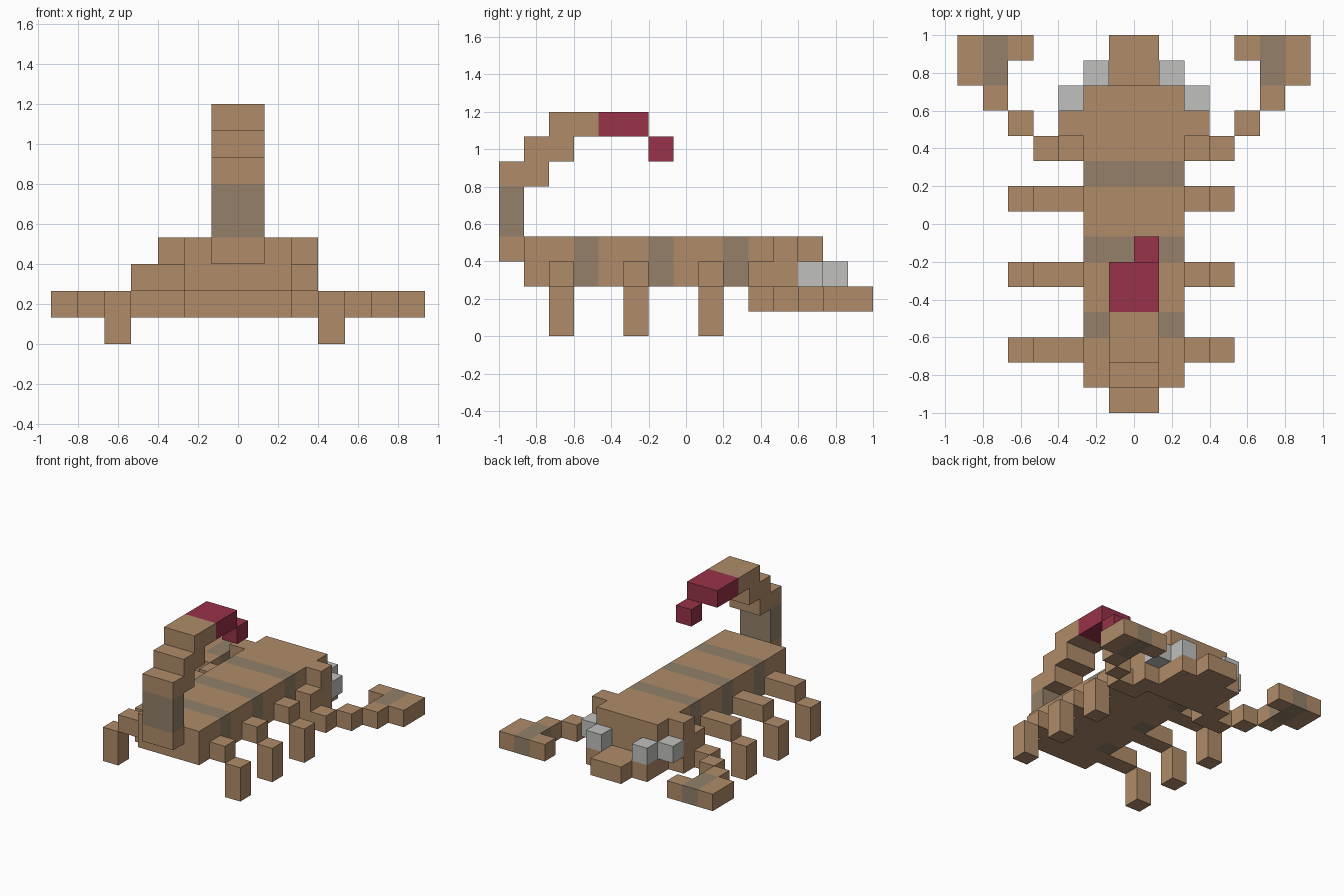
import bpy
import bmesh
from mathutils import Vector

cube = bpy.data.objects.get("Cube")
if cube:
    bpy.data.objects.remove(cube, do_unlink=True)

U = 2 / 15  # one block; the model is 15 blocks long


def srgb(*rgb):
    lin = [c / 255 for c in rgb]
    return tuple(c / 12.92 if c <= 0.04045 else ((c + 0.055) / 1.055) ** 2.4 for c in lin) + (1.0,)


def material(name, rgba):
    m = bpy.data.materials.new(name)
    m.diffuse_color = rgba
    m.use_nodes = True
    m.node_tree.nodes["Principled BSDF"].inputs["Base Color"].default_value = rgba
    return m


TAN = material("tan shell", srgb(176, 140, 106))
DARK = material("dark stripe", srgb(147, 128, 105))
RED = material("red sting", srgb(152, 50, 72))
GREY = material("pale eye", srgb(192, 192, 190))


def blocks(name, mat, *spans):
    """One object of boxes; each span is x0, x1, y0, y1, z0, z1 in blocks, y from the rear."""
    bm = bmesh.new()
    for x0, x1, y0, y1, z0, z1 in spans:
        lo = Vector((x0 * U, y0 * U - 1, z0 * U))
        hi = Vector((x1 * U, y1 * U - 1, z1 * U))
        made = bmesh.ops.create_cube(bm, size=1)
        for v in made["verts"]:
            v.co = Vector(((lo[i] + hi[i]) / 2 + v.co[i] * (hi[i] - lo[i]) for i in range(3)))
    me = bpy.data.meshes.new(name)
    bm.to_mesh(me)
    bm.free()
    me.materials.append(mat)
    ob = bpy.data.objects.new(name, me)
    bpy.context.collection.objects.link(ob)
    return ob


def flip(span):
    return (-span[1], -span[0]) + tuple(span[2:])


def paired(name, mat, *spans):
    blocks("left_" + name, mat, *spans)
    blocks("right_" + name, mat, *[flip(s) for s in spans])


# Body segments with stripes between them
for i, (y0, y1) in enumerate([(1, 3), (4, 6), (7, 9), (10, 13)]):
    blocks(f"body_segment_{i + 1}", TAN, (-2, 2, y0, y1, 2, 4))
for i, y in enumerate((3, 6, 9)):
    blocks(f"body_stripe_{i + 1}", DARK, (-2, 2, y, y + 1, 3, 4),
           (-2, -1, y, y + 1, 2, 3), (1, 2, y, y + 1, 2, 3))
    blocks(f"belly_{i + 1}", TAN, (-1, 1, y, y + 1, 2, 3))

# Head: cheeks, jaw and mouth
paired("cheek", TAN, (2, 3, 10, 12, 2, 3), (2, 3, 11, 12, 3, 4))
blocks("jaw", TAN, (-2, 2, 11, 14, 1, 2))
blocks("mouth", TAN, (-1, 1, 14, 15, 1, 2))
paired("eyes", GREY, (2, 3, 12, 13, 2, 3), (1, 2, 13, 14, 2, 3))

# Arms and pincers
paired("arm", TAN, (2, 4, 10, 11, 1, 2), (2, 3, 11, 12, 1, 2),
       (4, 5, 11, 12, 1, 2), (5, 6, 12, 13, 1, 2))
paired("pincer", TAN, (6, 7, 13, 15, 1, 2), (4, 5, 14, 15, 1, 2))
paired("pincer_stripe", DARK, (5, 6, 13, 15, 1, 2))

# Legs: one side reaches a block further out
for i, y in enumerate((2, 5, 8)):
    blocks(f"left_leg_{i + 1}", TAN, (2, 3, y, y + 1, 2, 3), (3, 4, y, y + 1, 0, 2))
    blocks(f"right_leg_{i + 1}", TAN, (-4, -2, y, y + 1, 2, 3), (-5, -4, y, y + 1, 0, 2))

# Curled tail
blocks("tail_base", TAN, (-1, 1, 0, 1, 3, 4))
blocks("tail_stripe", DARK, (-1, 1, 0, 1, 4, 6))
blocks("tail_curl", TAN, (-1, 1, 0, 2, 6, 7), (-1, 1, 1, 3, 7, 8), (-1, 1, 2, 4, 8, 9))
blocks("sting_bulb", RED, (-1, 1, 4, 6, 8, 9))
blocks("sting_tip", RED, (0, 1, 6, 7, 7, 8))
